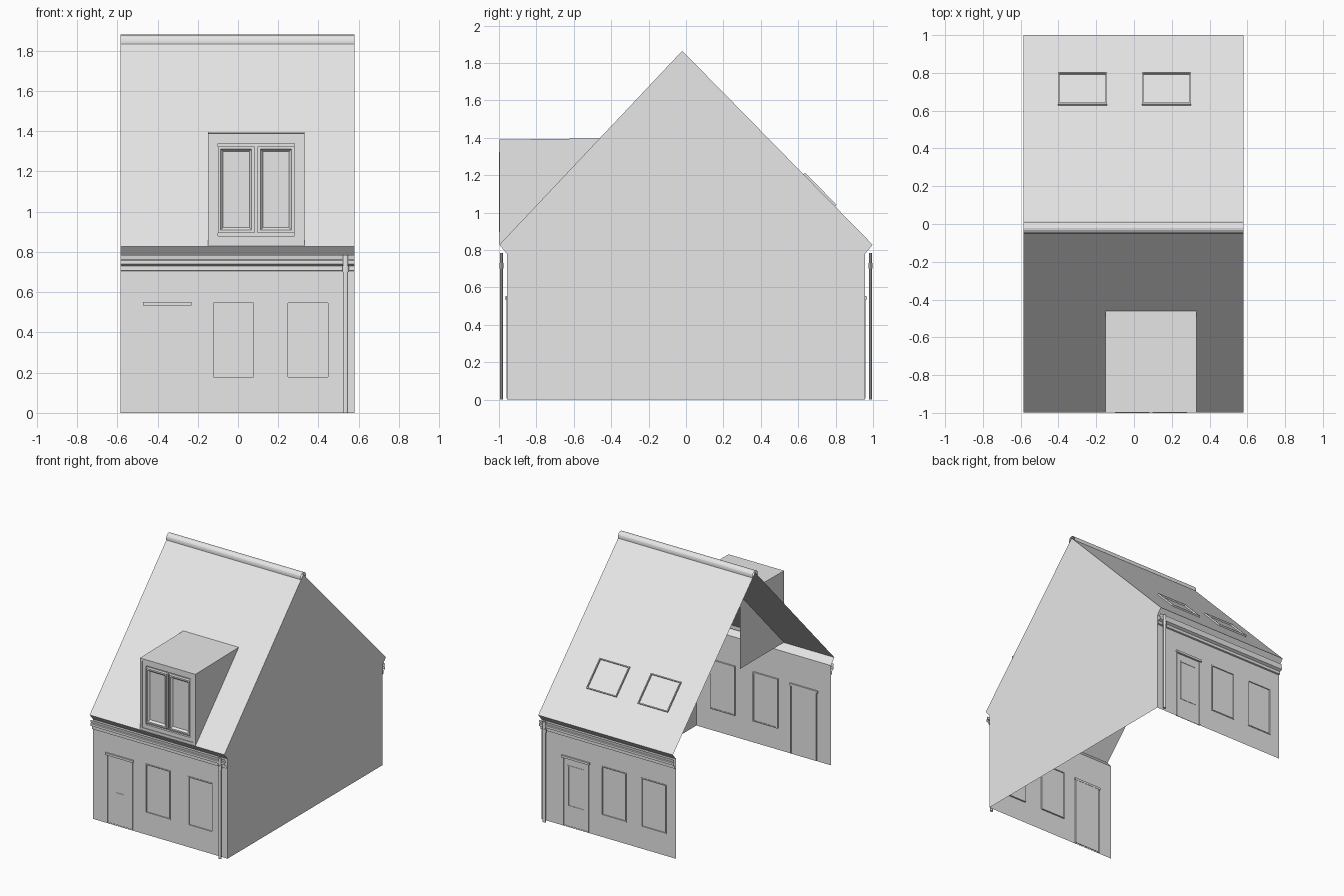
import bpy, bmesh, math
from mathutils import Matrix, Vector

if "Cube" in bpy.data.objects:
    bpy.data.objects.remove(bpy.data.objects["Cube"], do_unlink=True)

grey = bpy.data.materials.new("plain_grey")
grey.use_nodes = True
grey.diffuse_color = (0.8, 0.8, 0.8, 1)
grey.node_tree.nodes["Principled BSDF"].inputs["Base Color"].default_value = (0.8, 0.8, 0.8, 1)

LEFT, RIGHT = 0.58, -0.585          # ends of the terrace slice
FRONT, BACK, RIDGE = -0.957, 0.957, (-0.02, 1.865)
EAVES = {FRONT: (-0.998, 0.828), BACK: (0.998, 0.828)}
WALL_TOP = 0.78


def add(name, bm, matrix=None):
    mesh = bpy.data.meshes.new(name)
    bmesh.ops.remove_doubles(bm, verts=bm.verts, dist=1e-5)
    bm.to_mesh(mesh)
    bm.free()
    mesh.materials.append(grey)
    ob = bpy.data.objects.new(name, mesh)
    if matrix:
        ob.matrix_world = matrix
    bpy.context.collection.objects.link(ob)
    return ob


def quad(bm, *points):
    return bm.faces.new([bm.verts.new(p) for p in points])


def box(bm, x, y, z):
    size = Matrix.Diagonal((x[1] - x[0], y[1] - y[0], z[1] - z[0], 1))
    centre = Vector((sum(x), sum(y), sum(z))) / 2
    bmesh.ops.create_cube(bm, size=1, matrix=Matrix.Translation(centre) @ size)


def ring(bm, x, y, z, w):
    """Rectangular frame of four bars."""
    box(bm, (x[0], x[0] + w), y, z)
    box(bm, (x[1] - w, x[1]), y, z)
    box(bm, (x[0] + w, x[1] - w), y, (z[0], z[0] + w))
    box(bm, (x[0] + w, x[1] - w), y, (z[1] - w, z[1]))


def sweep(name, profile, x0=RIGHT, x1=LEFT):
    """Open sheet: a y/z profile carried along x."""
    bm = bmesh.new()
    for (ya, za), (yb, zb) in zip(profile, profile[1:]):
        quad(bm, (x0, ya, za), (x1, ya, za), (x1, yb, zb), (x0, yb, zb))
    return add(name, bm)


def facade(name, y, openings):
    """Wall sheet with rectangular openings left out."""
    xs = sorted({RIGHT, LEFT, *[v for o in openings for v in o[:2]]})
    zs = sorted({0, WALL_TOP, *[v for o in openings for v in o[2:]]})
    bm = bmesh.new()
    for xa, xb in zip(xs, xs[1:]):
        for za, zb in zip(zs, zs[1:]):
            cx, cz = (xa + xb) / 2, (za + zb) / 2
            if not any(o[0] < cx < o[1] and o[2] < cz < o[3] for o in openings):
                corners = [(xa, y, za), (xb, y, za), (xb, y, zb), (xa, y, zb)]
                quad(bm, *(corners if y < 0 else corners[::-1]))
    add(name, bm)


def window(name, y, o):
    s = -1 if y < 0 else 1                       # outward direction
    depth = sorted((y + s * 0.004, y - s * 0.012))
    pane = sorted((y - s * 0.004, y - s * 0.008))
    bm = bmesh.new()
    ring(bm, o[:2], depth, o[2:], 0.008)
    box(bm, (o[0] + 0.008, o[1] - 0.008), pane, (o[2] + 0.008, o[3] - 0.008))
    add(name, bm)


def door(name, y, o, glazed):
    s = -1 if y < 0 else 1
    bm = bmesh.new()
    box(bm, o[:2], sorted((y - s * 0.004, y - s * 0.01)), o[2:])
    for xa in (o[0], o[1] - 0.008):
        box(bm, (xa, xa + 0.008), sorted((y + s * 0.003, y - s * 0.012)), o[2:])
    box(bm, (o[0] - 0.008, o[1] + 0.008), sorted((y + s * 0.012, y - s * 0.012)), (0.535, 0.552))
    mid = (o[0] + o[1]) / 2
    face = sorted((y - s * 0.004, y - s * 0.001))
    if glazed:
        ring(bm, (o[0] + 0.04, o[1] - 0.04), face, (0.16, 0.48), 0.008)
    else:
        box(bm, (mid - 0.03, mid + 0.03), face, (0.25, 0.257))
    add(name, bm)


# Front and back walls with their doors and windows
for side, y, door_x, window_xs in (
        ("front", FRONT, (-0.465, -0.24), ((-0.13, 0.085), (0.24, 0.455))),
        ("back", BACK, (0.17, 0.395), ((-0.155, 0.06), (-0.5, -0.285)))):
    door_o = (*door_x, 0.005, 0.535)
    window_os = [(*wx, 0.17, 0.555) for wx in window_xs]
    facade(side + "_wall", y, [door_o] + window_os)
    door(side + "_door", y, door_o, side == "back")
    for i, o in enumerate(window_os):
        window(f"{side}_window_{i + 1}", y, o)

    # Cornice with gutter, as distance out from the wall and height
    s = -1 if y < 0 else 1
    steps = [(0, 0.705), (0.012, 0.708), (0.012, 0.73), (0.032, 0.74),
             (0.032, 0.758), (0.026, 0.762), (0.03, 0.785)]
    sweep(side + "_gutter", [(y + s * d, z) for d, z in steps])

    # Downpipe with a collar
    bm = bmesh.new()
    for radius, z0, z1 in ((0.013, 0, 0.785), (0.017, 0.7, 0.73)):
        bmesh.ops.create_cone(
            bm, cap_ends=True, segments=10, radius1=radius, radius2=radius, depth=z1 - z0,
            matrix=Matrix.Translation((0.535, y + s * 0.03, (z0 + z1) / 2)) @ Matrix.Diagonal((1, 0.65, 1, 1)))
    add(side + "_downpipe", bm)

# Roof slopes with the eaves boards folded back to the walls
roof = [(FRONT, WALL_TOP), EAVES[FRONT], RIDGE, EAVES[BACK], (BACK, WALL_TOP)]
sweep("roof", roof)

# Gable wall on the left end only; the right end is open
bm = bmesh.new()
quad(bm, *[(LEFT, y, z) for y, z in [(FRONT, 0), (BACK, 0)] + roof[::-1]])
add("gable_wall", bm)

# Half-round ridge tile
arc = [math.pi * i / 8 for i in range(9)]
sweep("ridge_tile", [(RIDGE[0] - 0.032, 1.835)] +
      [(RIDGE[0] - 0.032 * math.cos(a), 1.849 + 0.031 * math.sin(a)) for a in arc] +
      [(RIDGE[0] + 0.032, 1.835)])

# Dormer shell: cheeks and nearly flat top
DX, DZ, DY = (-0.15, 0.33), (0.83, 1.39), (-0.998, -0.45)
bm = bmesh.new()
outline = [(DX[0], DZ[0]), (DX[0], DZ[1]), (DX[1], DZ[1]), (DX[1], DZ[0])]
for (xa, za), (xb, zb) in zip(outline, outline[1:]):
    lift = lambda z: z + (0.007 if z == DZ[1] else 0)
    quad(bm, (xa, DY[0], za), (xb, DY[0], zb), (xb, DY[1], lift(zb)), (xa, DY[1], lift(za)))
add("dormer_shell", bm)

# Dormer front: stepped surround and two casements
bm = bmesh.new()
ring(bm, DX, (DY[0], -0.97), DZ, 0.02)
ring(bm, (-0.13, 0.31), (-0.992, -0.965), (0.85, 1.37), 0.03)
box(bm, (-0.1, 0.28), (-0.975, -0.965), (0.88, 1.34))
add("dormer_surround", bm)
for i, x in enumerate(((-0.1, 0.082), (0.098, 0.28))):
    bm = bmesh.new()
    ring(bm, x, (-1.0, -0.97), (0.895, 1.325), 0.004)
    # bevelled sash sloping in to the glass
    rects = [(x[0] + p, x[1] - p, 0.895 + p, 1.325 - p, y)
             for p, y in ((0.004, -0.995), (0.014, -0.995), (0.026, -0.98))]
    loops = [[bm.verts.new((px, y, pz)) for px, pz in ((a, c), (b, c), (b, d), (a, d))]
             for a, b, c, d, y in rects]
    for outer, inner in zip(loops, loops[1:]):
        for k in range(4):
            n = (k + 1) % 4
            bm.faces.new((outer[k], outer[n], inner[n], inner[k]))
    bm.faces.new(loops[-1])
    add(f"dormer_casement_{i + 1}", bm)

# Skylights lying in the back slope
ridge, eave = Vector((0, *RIDGE)), Vector((0, *EAVES[BACK]))
down = (eave - ridge).normalized()
angle = math.atan2(down.z, down.y)
for i, cx in enumerate((-0.272, 0.172)):
    t = (0.712 - RIDGE[0]) / down.y
    place = Matrix.Translation(ridge + down * t + Vector((cx, 0, 0)))
    # frame is built upright, then laid along the slope
    place = place @ Matrix.Rotation(angle - math.pi / 2, 4, 'X')
    bm = bmesh.new()
    ring(bm, (-0.13, 0.13), (-0.012, 0.014), (-0.12, 0.12), 0.008)
    box(bm, (-0.122, 0.122), (0.006, 0.01), (-0.112, 0.112))
    add(f"skylight_{i + 1}", bm, place)
